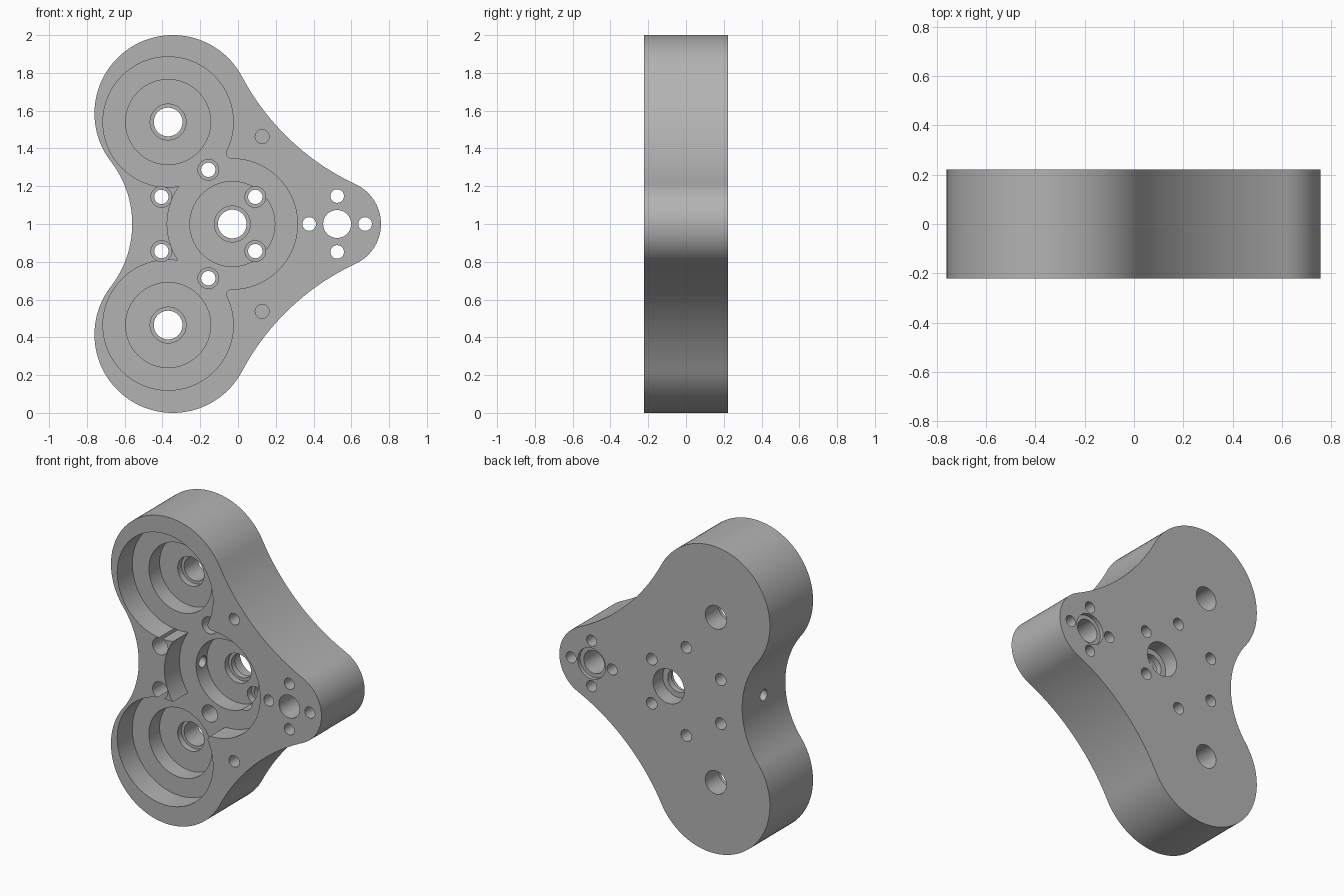
import bpy
import bmesh
import math
from mathutils import Vector

if "Cube" in bpy.data.objects:
    bpy.data.objects.remove(bpy.data.objects["Cube"], do_unlink=True)

HALF = 0.222          # half thickness of the plate
FRONT = -HALF
MID_Z = 1.0

grey = bpy.data.materials.new("machined_grey")
grey.use_nodes = True
colour = (0.45, 0.45, 0.45, 1)
grey.diffuse_color = colour
grey.node_tree.nodes["Principled BSDF"].inputs["Base Color"].default_value = colour


def arc(centre, radius, start, end, steps):
    """Points along an arc, angles in radians."""
    return [centre + radius * Vector((math.cos(a), math.sin(a)))
            for a in (start + (end - start) * i / steps for i in range(steps + 1))]


def angle(a, b):
    d = b - a
    return math.atan2(d.y, d.x) % math.tau


def tangent_centre(a, ra, b, rb):
    """Centre at distance ra from a and rb from b, left of the line a to b."""
    d = b - a
    along = (ra * ra - rb * rb + d.length_squared) / (2 * d.length)
    u = d.normalized()
    return a + along * u + math.sqrt(ra * ra - along * along) * Vector((-u.y, u.x))


def prism(name, points, y0, y1):
    """Extrude an x-z outline from y0 to y1."""
    bm = bmesh.new()
    face = bm.faces.new([bm.verts.new((p.x, y0, p.y)) for p in points])
    out = bmesh.ops.extrude_face_region(bm, geom=[face])
    moved = [g for g in out["geom"] if isinstance(g, bmesh.types.BMVert)]
    bmesh.ops.translate(bm, verts=moved, vec=(0, y1 - y0, 0))
    bmesh.ops.recalc_face_normals(bm, faces=bm.faces)
    mesh = bpy.data.meshes.new(name)
    bm.to_mesh(mesh)
    bm.free()
    mesh.materials.append(grey)
    obj = bpy.data.objects.new(name, mesh)
    bpy.context.collection.objects.link(obj)
    return obj


# Plate outline: nose, flank, lobe and waist arcs, mirrored about mid height
nose, nose_r = Vector((0.525, MID_Z)), 0.232
lobe, lobe_r = Vector((-0.345, 1.585)), 0.415
flank_r, waist_r = 1.3, 0.54
flank = tangent_centre(lobe, lobe_r + flank_r, nose, nose_r + flank_r)
waist = Vector((-1.1, MID_Z))
upper = arc(nose, nose_r, 0, angle(nose, flank), 20)
upper += arc(flank, flank_r, angle(flank, nose), angle(flank, lobe), 28)[1:]
upper += arc(lobe, lobe_r, angle(lobe, flank), angle(lobe, waist), 56)[1:]
upper += arc(waist, waist_r, angle(waist, lobe), 0, 16)[1:]
lower = [Vector((p.x, 2 * MID_Z - p.y)) for p in reversed(upper[1:-1])]
plate = prism("gearbox_plate", upper + lower, FRONT, HALF)
bpy.context.view_layer.objects.active = plate
plate.select_set(True)


def cut(tool):
    tool.hide_render = True
    mod = plate.modifiers.new("cut", "BOOLEAN")
    mod.operation = "DIFFERENCE"
    mod.solver = "EXACT"
    mod.object = tool
    bpy.ops.object.modifier_apply(modifier=mod.name)
    bpy.data.objects.remove(tool, do_unlink=True)


def bore(centre, radius, y0, y1, steps=64):
    cut(prism("bore_cutter", arc(centre, radius, 0, math.tau, steps)[:-1], y0, y1))


OUT = 0.1             # overshoot beyond the faces
SHALLOW = FRONT + 0.155
DEEP = FRONT + 0.265

# Stepped gear pockets with bearing seats and shaft holes
hub = Vector((-0.03, MID_Z))
pockets = [Vector((-0.37, 1.54)), hub, Vector((-0.37, 0.465))]
for c in pockets:
    bore(c, 0.345, FRONT - OUT, SHALLOW, 96)
    bore(c, 0.225, FRONT - OUT, DEEP)
    bore(c, 0.095, FRONT - OUT, DEEP + 0.04)
    bore(c, 0.076, FRONT - OUT, HALF + OUT)
bore(hub, 0.112, HALF - 0.1, HALF + OUT)

# Rounded corners where the pockets meet
fillet_r, pocket_r = 0.03, 0.345
top = pockets[0]
c = tangent_centre(top, pocket_r + fillet_r, hub, pocket_r + fillet_r)
corner = arc(c, fillet_r, angle(c, top), angle(c, hub), 10) + [Vector((-0.13, 1.32))]
cut(prism("corner_cutter", corner, FRONT - OUT, SHALLOW))
flipped = [Vector((p.x, 2 * MID_Z - p.y)) for p in corner]
cut(prism("corner_cutter", flipped, FRONT - OUT, SHALLOW))

# Ring of six counterbored screw holes
ring = Vector((-0.157, MID_Z))
for i in range(6):
    a = math.radians(30 + 60 * i)
    c = ring + 0.287 * Vector((math.cos(a), math.sin(a)))
    bore(c, 0.055, FRONT - OUT, DEEP + 0.045, 32)
    bore(c, 0.038, FRONT - OUT, HALF + OUT, 32)

# Nose bore, rear recess and four screw holes
bore(nose, 0.074, FRONT - OUT, HALF + OUT)
bore(nose, 0.1, HALF - 0.025, HALF + OUT)
for i in range(4):
    a = i * math.pi / 2
    bore(nose + 0.148 * Vector((math.cos(a), math.sin(a))), 0.036,
         FRONT - OUT, HALF + OUT, 32)

# Blind dowel holes
for side in (-1, 1):
    bore(Vector((0.128, MID_Z + side * 0.463)), 0.037, FRONT - OUT, FRONT + 0.2, 32)

# Cross hole from the waist into the central pocket
bpy.ops.mesh.primitive_cylinder_add(vertices=32, radius=0.036, depth=0.5,
                                    location=(-0.45, 0, MID_Z),
                                    rotation=(0, math.pi / 2, 0))
tool = bpy.context.object
tool.data.materials.append(grey)
bpy.context.view_layer.objects.active = plate
cut(tool)

# Smooth curved walls, crisp edges
bpy.ops.object.select_all(action="DESELECT")
plate.select_set(True)
bpy.context.view_layer.objects.active = plate
bpy.ops.object.shade_smooth_by_angle(angle=math.radians(30))
